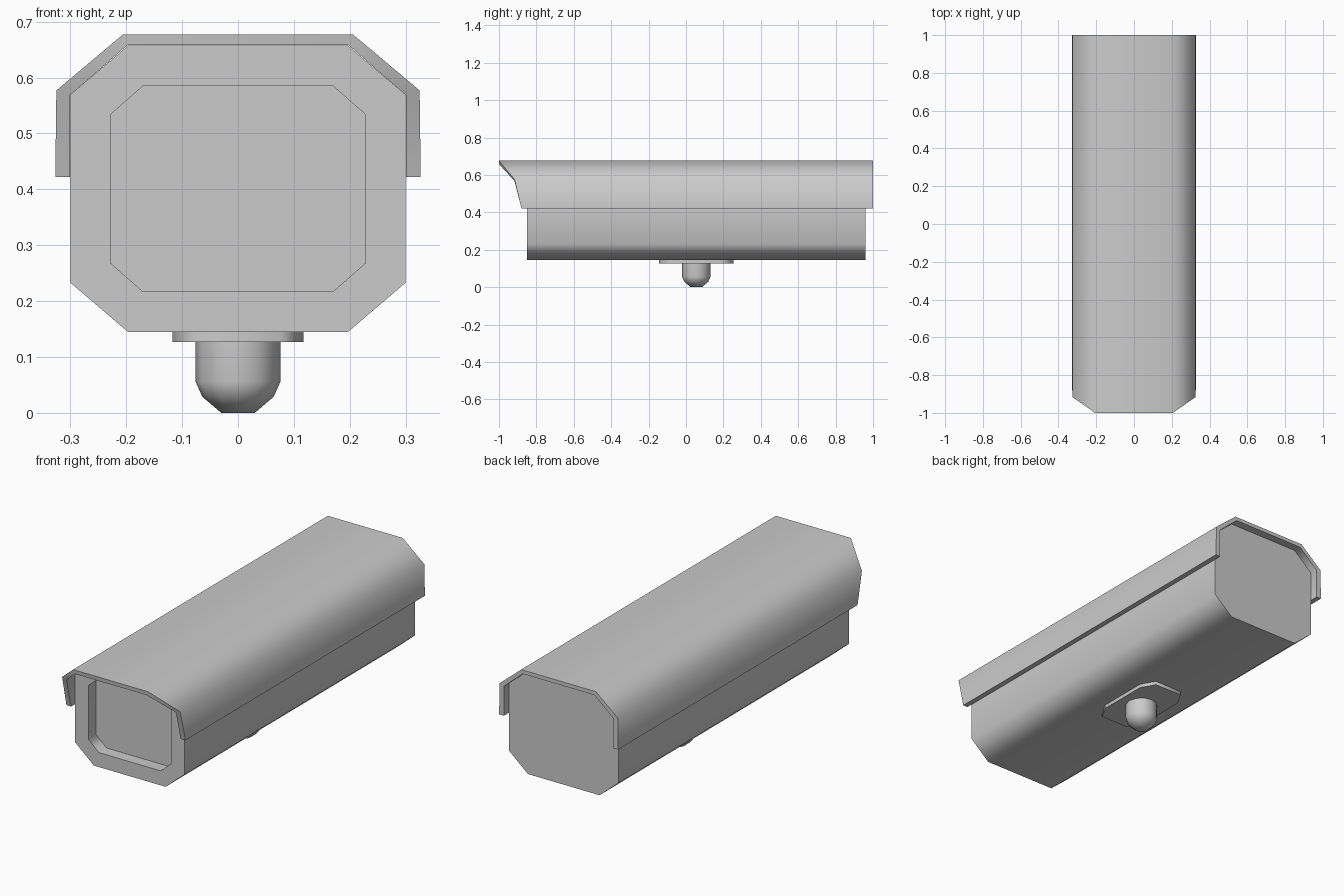
import bpy, bmesh, math

if "Cube" in bpy.data.objects:
    bpy.data.objects.remove(bpy.data.objects["Cube"])


def finish(name, bm):
    bmesh.ops.recalc_face_normals(bm, faces=bm.faces)
    mesh = bpy.data.meshes.new(name)
    bm.to_mesh(mesh)
    bm.free()
    ob = bpy.data.objects.new(name, mesh)
    bpy.context.collection.objects.link(ob)
    bpy.ops.object.select_all(action='DESELECT')
    ob.select_set(True)
    bpy.context.view_layer.objects.active = ob
    bpy.ops.object.shade_smooth_by_angle(angle=math.radians(63))
    wn = ob.modifiers.new("weighted_normals", 'WEIGHTED_NORMAL')
    wn.keep_sharp = True
    return ob


def loft(name, rings, closed=False):
    """Bridge rings of equal length; cap both ends unless the loop closes on itself."""
    bm = bmesh.new()
    vs = [[bm.verts.new(p) for p in r] for r in rings]
    pairs = list(zip(vs, vs[1:])) + ([(vs[-1], vs[0])] if closed else [])
    for a, b in pairs:
        n = len(a)
        for i in range(n - 1 if closed else n):
            j = (i + 1) % n
            bm.faces.new((a[i], a[j], b[j], b[i]))
    ends = ([[r[0] for r in vs], [r[-1] for r in vs]] if closed else [vs[0], vs[-1]])
    for e in ends:
        bm.faces.new(e)
    return finish(name, bm)


def octagon(w, h, fw, fh):
    """Chamfered rectangle: half sizes w, h with flat half lengths fw, fh."""
    return [(w, -fh), (w, fh), (fw, h), (-fw, h),
            (-w, fh), (-w, -fh), (-fw, -h), (fw, -h)]


# Housing with a recessed front window
def section(pts, y, zc=0.401):
    return [(u, y, v + zc) for u, v in pts]


outer = octagon(0.30, 0.256, 0.197, 0.168)
window = octagon(0.228, 0.184, 0.17, 0.133)
loft("housing", [section(outer, 0.96), section(outer, -0.85),
                 section(window, -0.85), section(window, -0.79)])


# Sun shield: open shell whose front edge sweeps back down the sides
def mirrored(half):
    return [(-x, y, z) for x, y, z in half] + [(x, y, z) for x, y, z in reversed(half)]


out_f = mirrored([(0.327, -0.88, 0.422), (0.325, -0.917, 0.577), (0.206, -1.0, 0.677)])
in_f = mirrored([(0.301, -0.88, 0.422), (0.301, -0.917, 0.568), (0.198, -1.0, 0.658)])
out_b, in_b = [[(x, 1.0, z) for x, y, z in r] for r in (out_f, in_f)]
loft("sun_shield", [out_f, out_b, in_b, in_f], closed=True)

# Mounting plate under the housing
MOUNT_Y = 0.055
plate = octagon(0.117, 0.20, 0.077, 0.13)
loft("mount_plate", [[(x, y + MOUNT_Y, z) for x, y in plate] for z in (0.146, 0.127)])

# Rounded mounting knob
SIDES = 12
profile = [(0.076, 0.13), (0.076, 0.056), (0.064, 0.029), (0.03, 0.0)]
loft("mount_knob", [[(r * math.cos(2 * math.pi * i / SIDES),
                      MOUNT_Y + r * math.sin(2 * math.pi * i / SIDES), z)
                     for i in range(SIDES)] for r, z in profile])
